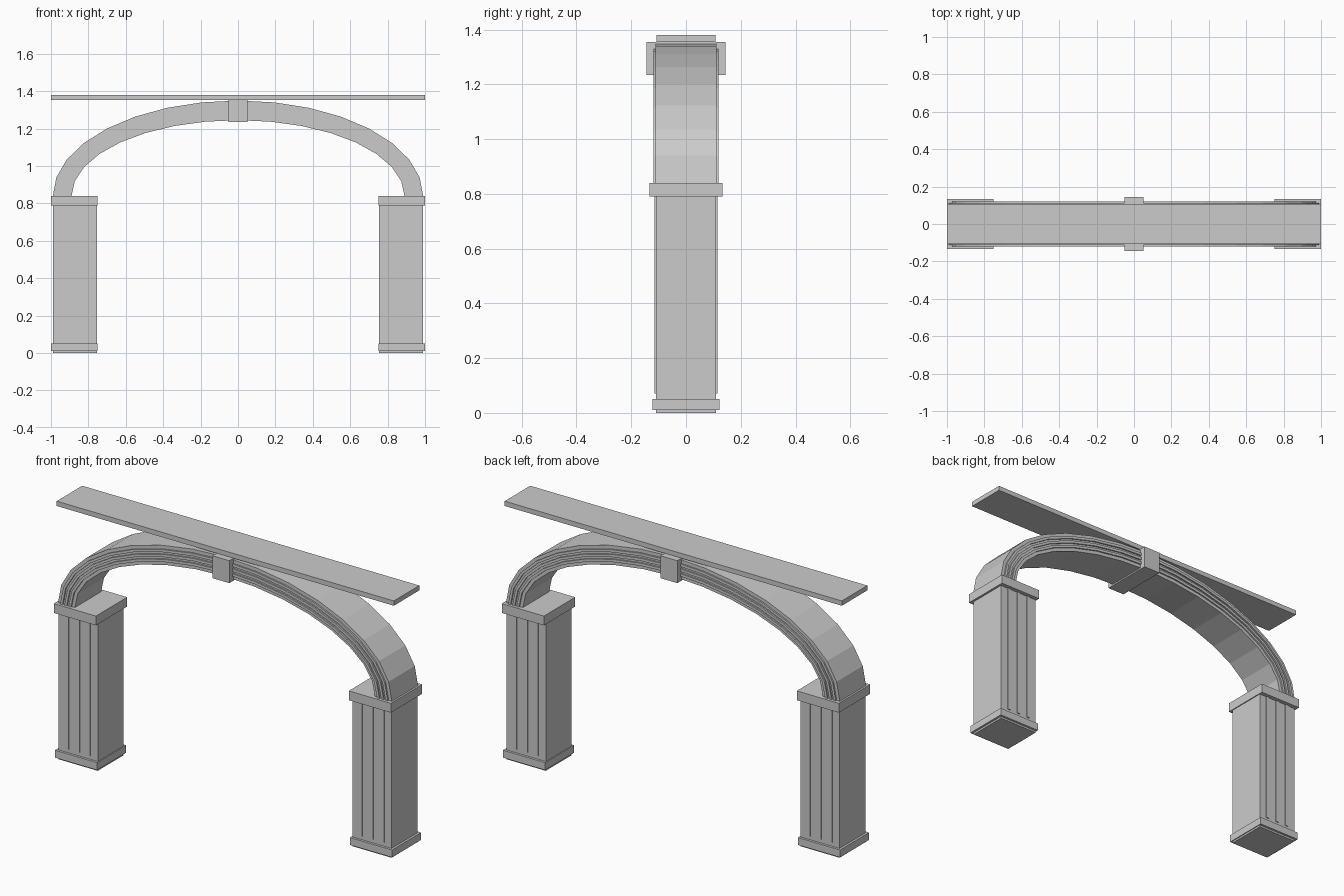
import bpy
import bmesh
from math import pi, cos, sin

cube = bpy.data.objects.get("Cube")
if cube:
    bpy.data.objects.remove(cube, do_unlink=True)

# Single stone colour
stone = bpy.data.materials.new("grey_stone")
stone.use_nodes = True
colour = (0.6, 0.6, 0.6, 1)
stone.diffuse_color = colour
stone.node_tree.nodes["Principled BSDF"].inputs["Base Color"].default_value = colour


def finish(name, bm):
    bmesh.ops.recalc_face_normals(bm, faces=bm.faces)
    mesh = bpy.data.meshes.new(name)
    bm.to_mesh(mesh)
    bm.free()
    mesh.materials.append(stone)
    obj = bpy.data.objects.new(name, mesh)
    bpy.context.collection.objects.link(obj)
    return obj


def box(name, x, y, z):
    """Box from (low, high) ranges on each axis."""
    bm = bmesh.new()
    bmesh.ops.create_cube(bm, size=1)
    for v in bm.verts:
        v.co = [(r[0] + r[1]) / 2 + c * (r[1] - r[0])
                for r, c in zip((x, y, z), v.co)]
    return finish(name, bm)


SPRING, SEGMENTS = 0.84, 16
OUTER, INNER = (0.99, 0.51), (0.89, 0.405)


def arch_band(name, t0, t1, y0, y1):
    """Half-ellipse band; t runs from the inner (0) to the outer (1) curve."""
    bm = bmesh.new()
    rings = []
    for i in range(SEGMENTS + 1):
        a = pi * i / SEGMENTS
        ring = []
        for t, y in ((t0, y0), (t1, y0), (t1, y1), (t0, y1)):
            rx, rz = [p + (q - p) * t for p, q in zip(INNER, OUTER)]
            ring.append(bm.verts.new((rx * cos(a), y, SPRING + rz * sin(a))))
        rings.append(ring)
    for r, s in zip(rings, rings[1:]):
        for k in range(4):
            n = (k + 1) % 4
            bm.faces.new((r[k], r[n], s[n], s[k]))
    bm.faces.new(rings[0])
    bm.faces.new(rings[-1])
    return finish(name, bm)


# Pillars with foot, cap and thin raised strips front and back
for side, s in (("left", 1), ("right", -1)):
    def span(a, b):
        return sorted((s * a, s * b))
    box(side + "_pillar", span(0.755, 0.988), (-0.11, 0.11), (0, 0.8))
    box(side + "_foot", span(0.75, 1), (-0.1225, 0.1225), (0.01, 0.05))
    box(side + "_cap", span(0.75, 1), (-0.1325, 0.1325), (0.79, SPRING))
    for i in range(3):
        c = 0.871 + (i - 1) * 0.064
        for face, f in (("front", -1), ("back", 1)):
            box(f"{side}_{face}_pillar_strip_{i + 1}", span(c - 0.01, c + 0.01),
                sorted((f * 0.105, f * 0.1145)), (0.07, 0.795))

# Arch with three raised mouldings on each face
arch_band("arch", 0, 1, -0.111, 0.111)
for i in range(3):
    t = 0.25 * (i + 1)
    for face, f in (("front", -1), ("back", 1)):
        arch_band(f"{face}_arch_moulding_{i + 1}", t - 0.07, t + 0.07,
                  *sorted((f * 0.105, f * 0.119)))

# Keystone and top slab
box("keystone", (-0.05, 0.05), (-0.1445, 0.1445), (1.235, 1.355))
box("top_slab", (-1, 1), (-0.108, 0.108), (1.354, 1.38))
